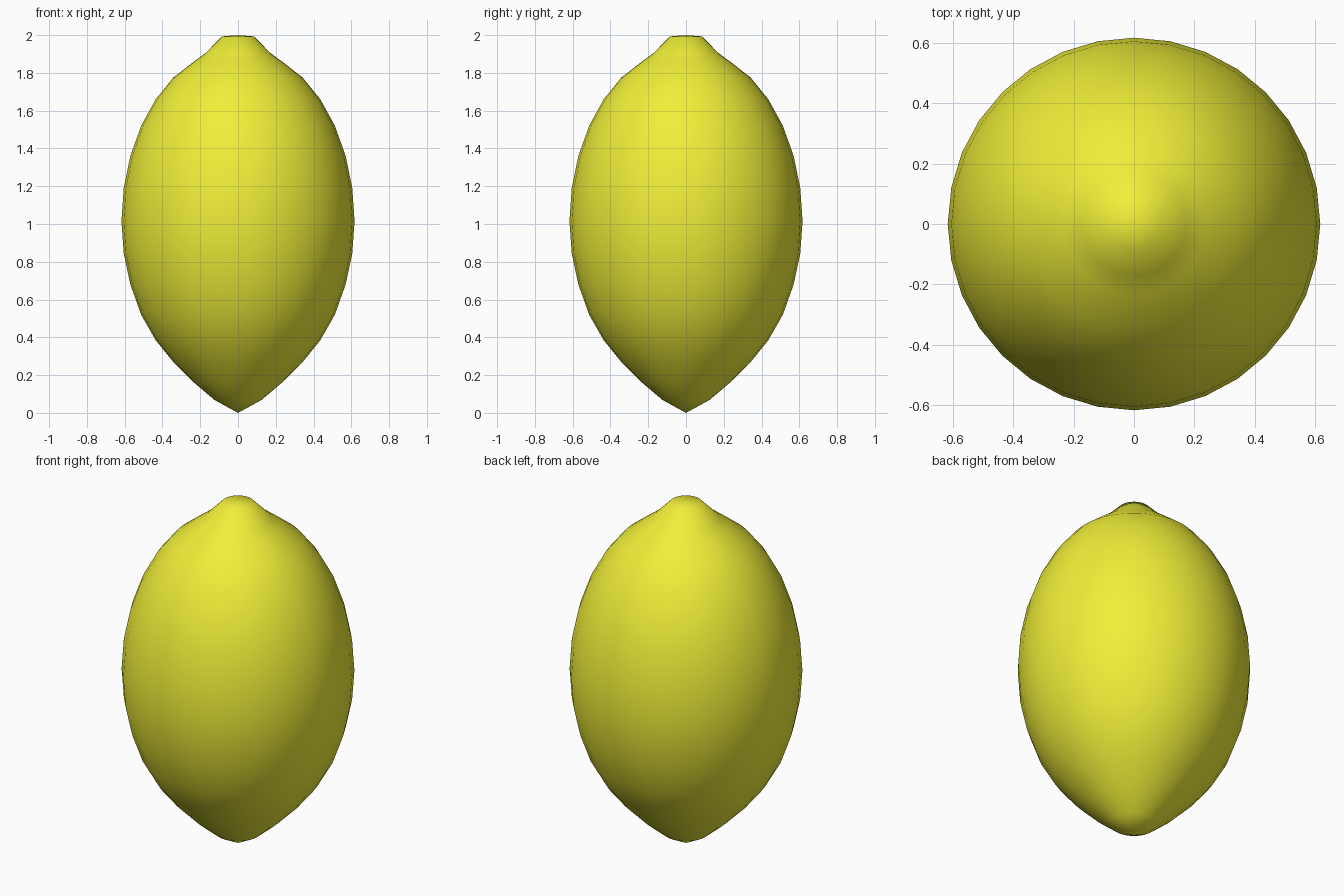
import bpy, bmesh
from math import sin, cos, pi

if "Cube" in bpy.data.objects:
    bpy.data.objects.remove(bpy.data.objects["Cube"])

SIDES = 32

# Lemon half-profile (radius, height) between the two poles
profile = [(0.124, 0.068), (0.236, 0.163), (0.343, 0.27), (0.436, 0.385),
           (0.513, 0.52), (0.570, 0.68), (0.605, 0.845), (0.617, 1.015),
           (0.605, 1.19), (0.570, 1.36), (0.513, 1.52), (0.436, 1.66),
           (0.343, 1.775), (0.236, 1.858), (0.172, 1.905), (0.085, 1.993)]

bm = bmesh.new()
rings = [[bm.verts.new((r * cos(2 * pi * i / SIDES), r * sin(2 * pi * i / SIDES), z))
          for i in range(SIDES)] for r, z in profile]
bottom = bm.verts.new((0, 0, 0))
top = bm.verts.new((0, 0, 2))

# Body bands and pole fans
for i in range(SIDES):
    j = (i + 1) % SIDES
    for a, b in zip(rings, rings[1:]):
        bm.faces.new((a[i], a[j], b[j], b[i]))
    bm.faces.new((bottom, rings[0][j], rings[0][i]))
    bm.faces.new((top, rings[-1][i], rings[-1][j]))
for f in bm.faces:
    f.smooth = True

mesh = bpy.data.meshes.new("lemon")
bm.to_mesh(mesh)
bm.free()
lemon = bpy.data.objects.new("lemon", mesh)
bpy.context.collection.objects.link(lemon)

# Yellow peel
peel = bpy.data.materials.new("yellow_peel")
peel.diffuse_color = (0.87, 0.86, 0.04, 1)
peel.use_nodes = True
peel.node_tree.nodes["Principled BSDF"].inputs["Base Color"].default_value = peel.diffuse_color
mesh.materials.append(peel)
